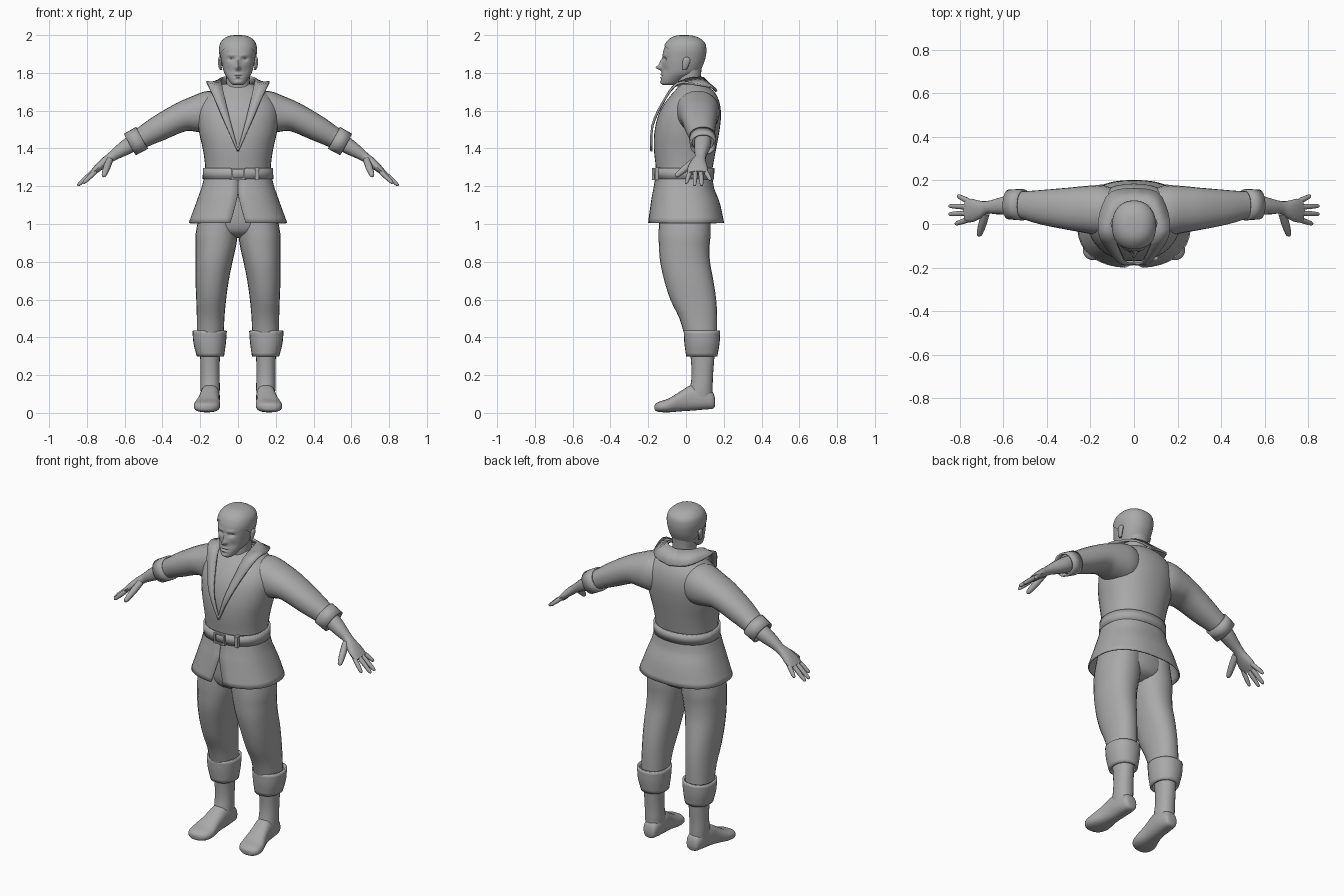
import bpy, bmesh, math
from mathutils import Vector

mat = bpy.data.materials.new("plain grey")
mat.diffuse_color = (0.4, 0.4, 0.4, 1)


def finish(name, bm, mirror=False, thick=0.0, angle=40):
    bmesh.ops.recalc_face_normals(bm, faces=bm.faces)
    me = bpy.data.meshes.new(name)
    bm.to_mesh(me)
    bm.free()
    ob = bpy.data.objects.new(name, me)
    bpy.context.collection.objects.link(ob)
    me.materials.append(mat)
    bpy.ops.object.select_all(action='DESELECT')
    ob.select_set(True)
    bpy.context.view_layer.objects.active = ob
    bpy.ops.object.shade_smooth_by_angle(angle=math.radians(angle))
    if thick:
        m = ob.modifiers.new("Thickness", 'SOLIDIFY')
        m.thickness, m.offset = thick, 0
    if mirror:
        ob.modifiers.new("Mirror", 'MIRROR')
    return ob


def spline(rows, sub):
    """Catmull-Rom interpolation of equal-length tuples."""
    out = []
    for i in range(len(rows) - 1):
        a, b, c, d = (rows[max(0, min(len(rows) - 1, i + k))] for k in (-1, 0, 1, 2))
        for s in range(sub):
            t = s / sub
            out.append([q + .5 * t * (r - p + t * (2 * p - 5 * q + 4 * r - w + t * (3 * (q - r) + w - p)))
                        for p, q, r, w in zip(a, b, c, d)])
    return out + [list(rows[-1])]


def tube(rings, frame='Z', n=24, sub=3, power=2.2, caps=True):
    """Loft superellipse rings (x, y, z, ru, rv[, front gap angle])."""
    bm = bmesh.new()
    rows = spline(rings, sub)
    loops = []
    for i, r in enumerate(rows):
        c = Vector(r[:3])
        if frame == 'Z':
            u, v = Vector((1, 0, 0)), Vector((0, 1, 0))
        elif frame == 'Y':
            u, v = Vector((1, 0, 0)), Vector((0, 0, 1))
        else:
            t = Vector(rows[min(i + 1, len(rows) - 1)][:3]) - Vector(rows[max(i - 1, 0)][:3])
            v = t.cross(Vector((0, 1, 0))).normalized()
            u = v.cross(t).normalized()
        gap = r[5] if len(r) > 5 else None
        loop = []
        for k in range(n):
            if gap is None:
                a = -math.pi / 2 + 2 * math.pi * k / n
            else:
                a = -math.pi / 2 + gap + (2 * math.pi - 2 * gap) * k / (n - 1)
            ca, sa = math.cos(a), math.sin(a)
            p = 2 / power
            loop.append(bm.verts.new(c + u * r[3] * math.copysign(abs(ca) ** p, ca)
                                     + v * r[4] * math.copysign(abs(sa) ** p, sa)))
        loops.append(loop)
    last = n if len(rings[0]) < 6 else n - 1
    for a, b in zip(loops, loops[1:]):
        for k in range(last):
            bm.faces.new((a[k], a[(k + 1) % n], b[(k + 1) % n], b[k]))
    if caps:
        bm.faces.new(loops[0])
        bm.faces.new(loops[-1])
    return bm


def flat(rows):
    """Horizontal rings from (x, z, rx, y front, y back[, gap])."""
    return [(x, (a + b) / 2, z, rx, (b - a) / 2, *g) for x, z, rx, a, b, *g in rows]


# Torso of the tunic
finish("tunic_body", tube(flat([
    (0, 1.18, .17, -.15, .13), (0, 1.25, .172, -.155, .133), (0, 1.32, .175, -.162, .145),
    (0, 1.40, .187, -.17, .16), (0, 1.48, .205, -.168, .175), (0, 1.56, .215, -.152, .185),
    (0, 1.62, .21, -.125, .182), (0, 1.67, .18, -.09, .168), (0, 1.71, .13, -.055, .14),
    (0, 1.74, .08, -.03, .09)]), n=36))

# Flared skirt of the tunic, slit at the front
finish("tunic_skirt", tube(flat([
    (0, 1.25, .174, -.158, .135, .002), (0, 1.19, .19, -.168, .145, .002),
    (0, 1.15, .204, -.176, .16, .004), (0, 1.10, .222, -.184, .178, .035),
    (0, 1.005, .257, -.198, .198, .11)]), n=41, power=2.4, caps=False), thick=.008)

# Sleeves, with turned-back cuffs
finish("sleeve", tube([
    (.08, .05, 1.595, .10, .10), (.15, .062, 1.592, .115, .113), (.22, .067, 1.583, .108, .098),
    (.30, .07, 1.566, .097, .078), (.42, .077, 1.506, .08, .068), (.50, .086, 1.462, .065, .057),
    (.55, .09, 1.436, .058, .052)], 'P'), True)
finish("sleeve_cuff", tube([(.508, .088, 1.456, .067, .061), (.572, .09, 1.421, .064, .06)],
                           'P', sub=1, caps=False), True, .01)

# Forearm with palm, then fingers and thumb
finish("forearm", tube([
    (.53, .09, 1.445, .045, .045), (.58, .086, 1.414, .044, .042), (.63, .08, 1.383, .036, .034),
    (.675, .076, 1.352, .029, .025), (.71, .067, 1.325, .042, .024), (.745, .062, 1.294, .054, .02),
    (.772, .062, 1.27, .05, .014)], 'P', n=16), True)
for name, a, b in (("index_finger", (.755, .022, 1.278), (.82, .0, 1.215)),
                   ("middle_finger", (.765, .05, 1.278), (.85, .045, 1.203)),
                   ("ring_finger", (.765, .078, 1.276), (.85, .083, 1.203)),
                   ("little_finger", (.75, .1, 1.285), (.81, .13, 1.232)),
                   ("thumb", (.68, .05, 1.338), (.712, -.055, 1.252))):
    a, b = Vector(a), Vector(b)
    k = 1.5 if name == "thumb" else 1
    finish(name, tube([(*a.lerp(b, t), r * k, r * k) for t, r in
                       ((0, .012), (.4, .0125), (.75, .0105), (.94, .008), (1, .003))],
                      'P', n=10, sub=2), True)

# Hips and trouser legs
finish("hips", tube(flat([
    (0, 1.2, .165, -.145, .125), (0, 1.08, .195, -.145, .13), (0, 1.0, .2, -.14, .13),
    (0, .95, .15, -.115, .11), (0, .925, .05, -.05, .05)])))
finish("trouser_leg", tube(flat([
    (.10, 1.08, .10, -.14, .128), (.113, .95, .111, -.145, .13), (.118, .88, .107, -.143, .125),
    (.127, .8, .098, -.137, .127), (.137, .7, .088, -.115, .145), (.142, .6, .079, -.083, .16),
    (.145, .5, .073, -.035, .165), (.147, .40, .071, -.005, .165)])), True)
finish("trouser_cuff", tube(flat([
    (.15, .435, .085, -.006, .175), (.15, .37, .08, -.003, .172), (.146, .30, .066, .007, .16)]),
    caps=False), True, .012)

# Ankles and soft boots
finish("boot_shaft", tube(flat([
    (.147, .38, .056, .015, .155), (.148, .29, .052, .025, .15), (.148, .2, .05, .03, .143),
    (.147, .13, .051, .02, .141), (.147, .06, .046, .0, .14)])), True)
finish("boot_foot", tube([
    (.142, .153, .055, .025, .022), (.143, .14, .067, .04, .045), (.145, .09, .077, .049, .06),
    (.148, .03, .08, .051, .068), (.155, -.03, .061, .056, .053), (.163, -.09, .04, .069, .037),
    (.168, -.135, .033, .064, .029), (.172, -.158, .03, .042, .021), (.173, -.166, .03, .018, .012)],
    'Y', power=2.5), True, angle=50)

# Belt, keeper loop and buckle
finish("belt", tube(flat([(0, 1.237, .181, -.164, .142), (0, 1.297, .18, -.165, .145)]),
                    n=40, sub=1, caps=False), thick=.012)


def box(bm, c, s):
    for v in bmesh.ops.create_cube(bm, size=1)['verts']:
        v.co = Vector(c) + Vector([p * q for p, q in zip(v.co, s)])


bm = bmesh.new()
for sx in (-1, 1):
    box(bm, (sx * .032, -.172, 1.265), (.009, .014, .062))
    box(bm, (0, -.173, 1.265 + sx * .027), (.064, .013, .009))
finish("belt_buckle", bm)
bm = bmesh.new()
box(bm, (.1, -.149, 1.267), (.02, .03, .066))
finish("belt_keeper", bm)

# Open collar running into lapels: inner and outer edge points
inner = [(.001, -.182, 1.40), (.034, -.178, 1.52), (.062, -.128, 1.63), (.083, -.07, 1.725),
         (.09, 0, 1.765), (.07, .07, 1.775), (.0, .092, 1.772)]
outer = [(.003, -.184, 1.385), (.064, -.178, 1.52), (.115, -.125, 1.64), (.163, -.045, 1.745),
         (.155, .055, 1.738), (.105, .145, 1.72), (.0, .162, 1.70)]
bm = bmesh.new()
rows = [[bm.verts.new(p) for p in spline(e, 3)] for e in (inner, outer)]
for i in range(len(rows[0]) - 1):
    bm.faces.new((rows[0][i], rows[1][i], rows[1][i + 1], rows[0][i + 1]))
finish("collar", bm, True, .012)

# Neck
finish("neck", tube(flat([
    (0, 1.64, .085, -.08, .09), (0, 1.70, .068, -.045, .085), (0, 1.76, .062, -.05, .078),
    (0, 1.83, .066, -.04, .083)])))

# Head, with facial relief as soft bumps (x, z, width, height, depth)
skull = [(0, 1.735, .022, -.12, -.07), (0, 1.745, .038, -.13, -.045), (0, 1.77, .055, -.131, .0),
         (0, 1.80, .073, -.128, .06), (0, 1.84, .084, -.126, .085), (0, 1.88, .091, -.124, .098),
         (0, 1.92, .095, -.119, .102), (0, 1.955, .088, -.104, .095), (0, 1.98, .067, -.08, .068),
         (0, 1.993, .04, -.053, .035), (0, 1.997, .008, -.02, .0)]
relief = [(0, 1.828, .012, .013, -.034), (0, 1.855, .009, .018, -.014), (.034, 1.872, .016, .009, .015),
          (.034, 1.894, .022, .007, -.006), (0, 1.792, .022, .004, -.008), (0, 1.783, .024, .003, .005),
          (0, 1.774, .018, .004, -.007), (0, 1.75, .018, .009, -.006), (.045, 1.815, .018, .02, .006)]
bm = tube(flat(skull), n=64, sub=6)
for v in bm.verts:
    if v.co.y < -.04:
        x, z = abs(v.co.x), v.co.z
        v.co.y += sum(d * math.exp(-((x - a) / w) ** 2 - ((z - b) / h) ** 2) for a, b, w, h, d in relief)
finish("head", bm, angle=60)

# Short hair: swollen skull cut along the hairline
bm = tube(flat([(x, z + .003, rx + .006, a - .004, b + .006) for x, z, rx, a, b in skull]), n=48, sub=5)
bmesh.ops.bisect_plane(bm, geom=bm.verts[:] + bm.edges[:] + bm.faces[:], plane_co=(0, -.02, 1.868),
                       plane_no=(0, .8, 1), clear_inner=True)
finish("hair", bm)

# Ears
finish("ear", tube([(.088, -.008, 1.815, .006, .01), (.094, -.004, 1.83, .008, .014),
                    (.097, .002, 1.86, .01, .02), (.097, .004, 1.876, .008, .016),
                    (.095, .004, 1.883, .004, .007)], n=12), True)
